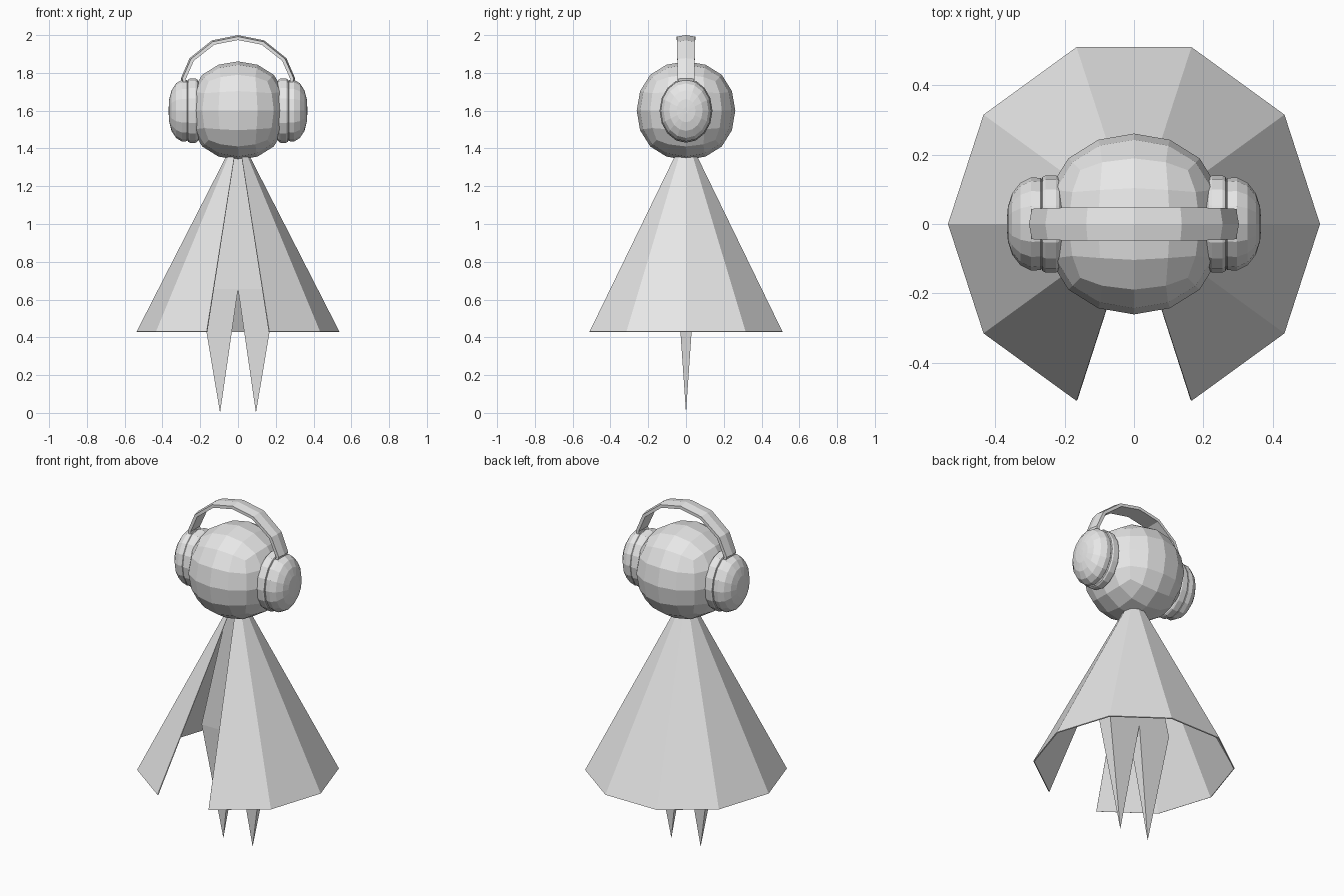
import bpy, bmesh, math
from mathutils import Vector

if "Cube" in bpy.data.objects:
    bpy.data.objects.remove(bpy.data.objects["Cube"])

grey = bpy.data.materials.new("plain grey")
grey.diffuse_color = (0.8, 0.8, 0.8, 1)
grey.use_nodes = True
grey.node_tree.nodes["Principled BSDF"].inputs["Base Color"].default_value = grey.diffuse_color


def make(name, verts, faces):
    mesh = bpy.data.meshes.new(name)
    bm = bmesh.new()
    vs = [bm.verts.new(v) for v in verts]
    for f in faces:
        bm.faces.new([vs[i] for i in f])
    bmesh.ops.recalc_face_normals(bm, faces=bm.faces)
    bm.to_mesh(mesh)
    bm.free()
    mesh.materials.append(grey)
    obj = bpy.data.objects.new(name, mesh)
    bpy.context.collection.objects.link(obj)
    return obj


# Head: rounded cube ball, faceted
bpy.ops.mesh.primitive_cube_add(size=1)
head = bpy.context.object
head.name = "head"
sub = head.modifiers.new("round", 'SUBSURF')
sub.levels = sub.render_levels = 2
bpy.ops.object.modifier_apply(modifier="round")
reach = max(v.co.z for v in head.data.vertices)
for v in head.data.vertices:
    v.co = v.co * (0.261 / reach) + Vector((0, 0, 1.6))
head.data.materials.append(grey)
head.data.polygons.foreach_set("use_smooth", [False] * len(head.data.polygons))

# Cape: ten-sided cone with the front panel left open
R, HEM, APEX = 0.537, 0.43, 1.48
rim = [(R * math.cos(math.radians(a)), R * math.sin(math.radians(a)), HEM)
       for a in range(-72, 253, 36)]
cape = make("cape", rim + [(0, 0, APEX)],
            [(i, i + 1, len(rim)) for i in range(len(rim) - 1)])
thick = cape.modifiers.new("thickness", 'SOLIDIFY')
thick.thickness = 0.006
thick.offset = -1

# Body: narrow neck widening to the hips, ending in two pointed legs
W, D, HIP = 0.205, 0.045, 0.655
verts = [(-0.04, -0.03, 1.4), (0.04, -0.03, 1.4), (0.04, 0.03, 1.4), (-0.04, 0.03, 1.4),
         (-W, -D, HIP), (0, -D, HIP), (W, -D, HIP),
         (W, D, HIP), (0, D, HIP), (-W, D, HIP),
         (-0.095, 0, 0), (0.095, 0, 0)]
make("body_and_legs", verts, [
    (0, 1, 2, 3), (0, 4, 5, 6, 1), (1, 6, 7, 2), (2, 7, 8, 9, 3), (3, 9, 4, 0),
    (4, 10, 5), (5, 10, 8), (8, 10, 9), (9, 10, 4),
    (5, 11, 6), (6, 11, 7), (7, 11, 8), (8, 11, 5)])


# Ear pieces: oval lathes around the x axis
def oval_lathe(name, side, profile, n=16):
    verts, faces = [], []
    for x, r in profile:
        for i in range(n):
            a = 2 * math.pi * i / n
            verts.append((side * x, 0.14 * r * math.cos(a), 1.6 + 0.17 * r * math.sin(a)))
    for k in range(len(profile) - 1):
        for i in range(n):
            j = (i + 1) % n
            faces.append((k * n + i, k * n + j, (k + 1) * n + j, (k + 1) * n + i))
    last = (len(profile) - 1) * n
    faces += [tuple(range(n)), tuple(range(last, last + n))]
    make(name, verts, faces)


for side, label in ((-1, "left"), (1, "right")):
    oval_lathe(label + "_ear_cushion", side,
               [(0.205, 0.86), (0.216, 0.97), (0.225, 1), (0.255, 1), (0.264, 0.97), (0.268, 0.9)])
    oval_lathe(label + "_ear_cup", side,
               [(0.262, 0.9), (0.27, 0.95), (0.297, 0.96), (0.328, 0.85),
                (0.352, 0.63), (0.364, 0.36), (0.367, 0.1)])

# Headband: arched strip with a slight ridge along the middle
half = [(0.293, 1.735), (0.303, 1.77), (0.256, 1.878), (0.138, 1.972)]
path = half + [(0, 2.0)] + [(-x, z) for x, z in reversed(half)]
centre = Vector((0, 0, 1.72))
verts, faces = [], []
for x, z in path:
    p = Vector((x, 0, z))
    inward = (centre - p).normalized()
    w = 0.043 + 0.006 * (z - 1.735) / 0.265
    for y, depth in ((-w, 0.008), (0, 0), (w, 0.008), (w, 0.026), (-w, 0.026)):
        verts.append(p + inward * depth + Vector((0, y, 0)))
for k in range(len(path) - 1):
    for i in range(5):
        j = (i + 1) % 5
        faces.append((k * 5 + i, k * 5 + j, k * 5 + 5 + j, k * 5 + 5 + i))
end = (len(path) - 1) * 5
faces += [tuple(range(5)), tuple(range(end, end + 5))]
make("headband", verts, faces)
